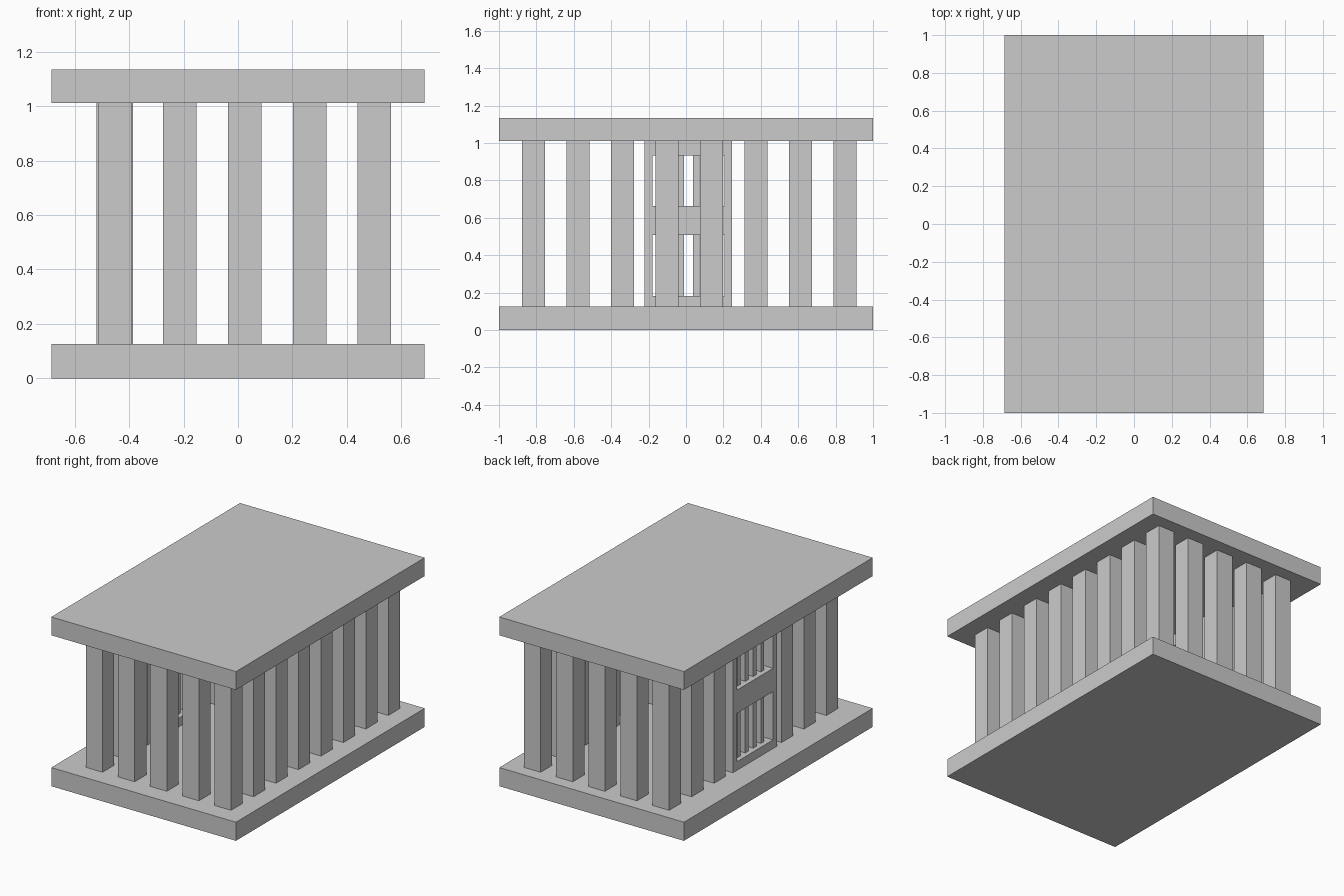
import bpy

if "Cube" in bpy.data.objects:
    bpy.data.objects.remove(bpy.data.objects["Cube"])


def box(name, x, y, z):
    """Box from (min, max) ranges on each axis."""
    lo, hi = zip(x, y, z)
    bpy.ops.mesh.primitive_cube_add(size=1, location=[(a + b) / 2 for a, b in zip(lo, hi)])
    ob = bpy.context.object
    ob.name = name
    ob.scale = [b - a for a, b in zip(lo, hi)]
    bpy.ops.object.transform_apply(location=False, rotation=False, scale=True)
    return ob


# Floor and roof slabs
FLOOR, ROOF, TOP = 0.125, 1.012, 1.135
box("floor_slab", (-0.685, 0.685), (-1, 1), (0, FLOOR))
box("roof_slab", (-0.685, 0.685), (-1, 1), (ROOF, TOP))

# Square cage posts around the rim, leaving two out on the left for the door
W = 0.123
xs = [-0.514 + i * 0.2385 for i in range(5)]
ys = [-0.877 + i * 0.238 for i in range(8)]
for i, x in enumerate(xs):
    for j, y in enumerate(ys):
        on_rim = i in (0, 4) or j in (0, 7)
        doorway = i == 0 and j in (3, 4)
        if on_rim and not doorway:
            box("cage_post", (x, x + W), (y, y + W), (FLOOR, ROOF))

# Door frame: two stiles and three rails
DX = (-0.521, -0.386)
Y0, Y1 = -0.178, 0.205
box("door_stile", DX, (-0.222, Y0), (FLOOR, ROOF))
box("door_stile", DX, (Y1, 0.247), (FLOOR, ROOF))
for z in ((FLOOR, 0.183), (0.507, 0.663), (0.932, ROOF)):
    box("door_rail", DX, (Y0, Y1), z)

# Four thin bars in each door window
GAP, BAR = 0.049, 0.0345
for z in ((0.183, 0.507), (0.663, 0.932)):
    for k in range(4):
        y = Y0 + GAP + k * (GAP + BAR)
        box("door_bar", (-0.49, -0.42), (y, y + BAR), z)
